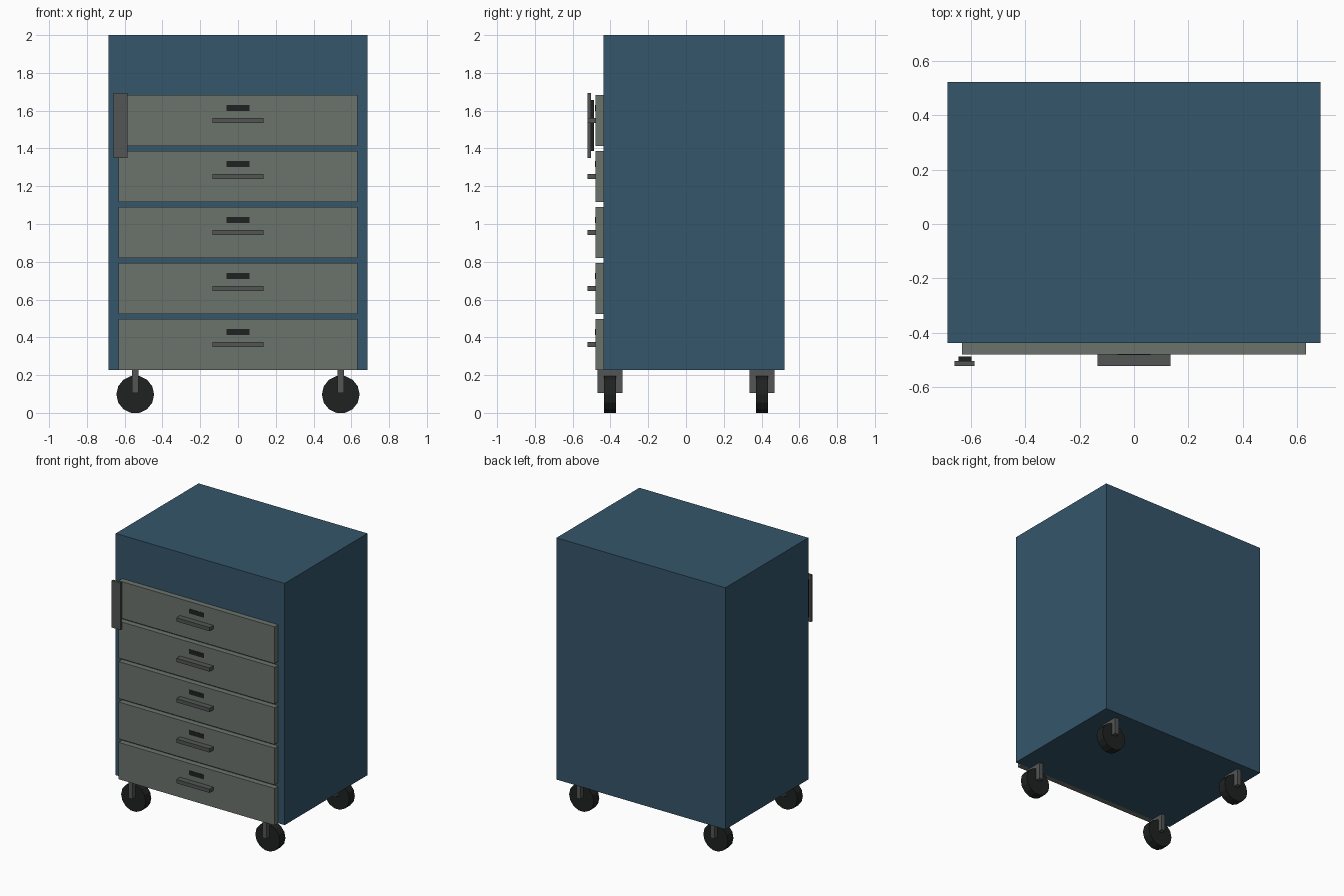
import bpy
import math

if "Cube" in bpy.data.objects:
    bpy.data.objects.remove(bpy.data.objects["Cube"])


def material(name, rgb):
    m = bpy.data.materials.new(name)
    m.diffuse_color = (*rgb, 1)
    m.use_nodes = True
    m.node_tree.nodes["Principled BSDF"].inputs["Base Color"].default_value = m.diffuse_color
    return m


BLUE = material("blue_paint", (0.035, 0.092, 0.147))
PANEL = material("drawer_grey", (0.147, 0.172, 0.15))
METAL = material("handle_grey", (0.085, 0.093, 0.089))
BLACK = material("black", (0.014, 0.016, 0.016))


def box(name, x, y, z, mat):
    """Box from (min, max) pairs on each axis."""
    spans = (x, y, z)
    bpy.ops.mesh.primitive_cube_add(size=1, location=[(a + b) / 2 for a, b in spans])
    ob = bpy.context.object
    ob.name = name
    ob.scale = [b - a for a, b in spans]
    bpy.ops.object.transform_apply(location=False, rotation=False, scale=True)
    ob.data.materials.append(mat)
    return ob


# cabinet and worktop
box("cabinet_body", (-0.685, 0.685), (-0.438, 0.522), (0.228, 1.955), BLUE)
box("worktop", (-0.685, 0.685), (-0.438, 0.522), (1.955, 2.0), BLUE)

# five drawers with pull handle and label plate
for i in range(5):
    z = 0.228 + i * 0.2963
    box(f"drawer_front_{i + 1}", (-0.633, 0.633), (-0.479, -0.438), (z, z + 0.27), PANEL)
    box(f"drawer_handle_{i + 1}", (-0.135, 0.135), (-0.522, -0.479), (z + 0.121, z + 0.148), METAL)
    box(f"label_plate_{i + 1}", (-0.06, 0.06), (-0.482, -0.477), (z + 0.185, z + 0.217), BLACK)

# upright grip at the left edge, on a dark spacer
box("side_grip", (-0.66, -0.586), (-0.522, -0.504), (1.349, 1.693), METAL)
box("side_grip_spacer", (-0.646, -0.598), (-0.504, -0.487), (1.386, 1.656), BLACK)

# four casters: fork plate and wheel
for sx, side in ((-1, "left"), (1, "right")):
    for sy, end in ((-1, "front"), (1, "back")):
        x, y = sx * 0.544, sy * 0.402
        box(f"{end}_{side}_caster_fork", (x - 0.016, x + 0.016),
            (y - 0.066, y + 0.066), (0.105, 0.228), METAL)
        bpy.ops.mesh.primitive_cylinder_add(
            vertices=14, radius=0.1, depth=0.064,
            location=(x, y, 0.0975), rotation=(math.pi / 2, 0, 0))
        wheel = bpy.context.object
        wheel.name = f"{end}_{side}_caster_wheel"
        wheel.data.materials.append(BLACK)
        # turn the polygon so it rests on a flat side
        wheel.rotation_euler = (math.pi / 2, math.pi / 14, 0)
